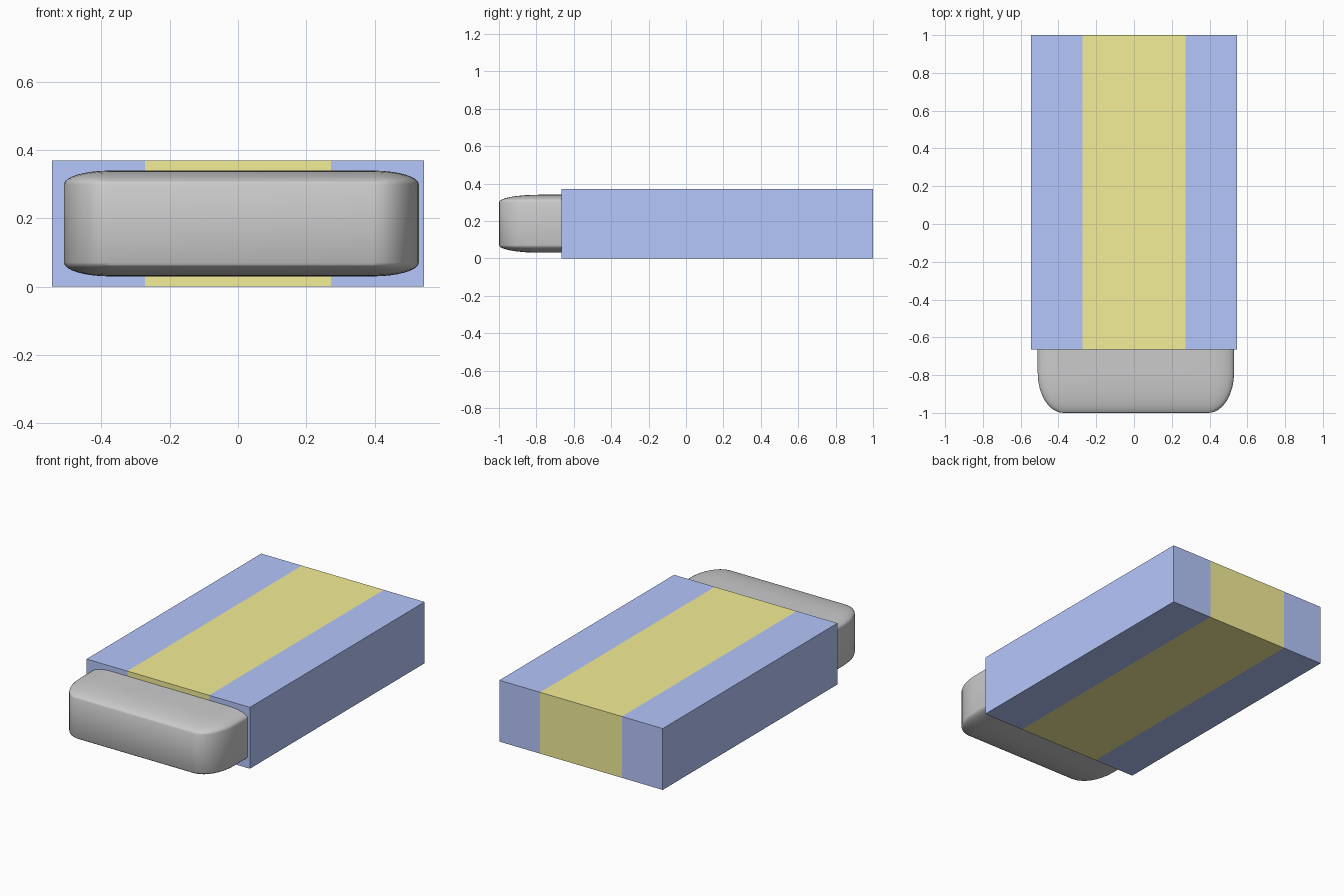
import bpy, bmesh
from mathutils import Matrix, Vector
from math import radians

if "Cube" in bpy.data.objects:
    bpy.data.objects.remove(bpy.data.objects["Cube"])


def material(name, rgb):
    mat = bpy.data.materials.new(name)
    mat.diffuse_color = (*rgb, 1)
    mat.use_nodes = True
    mat.node_tree.nodes["Principled BSDF"].inputs["Base Color"].default_value = mat.diffuse_color
    return mat


def box(lo, hi):
    lo, hi = Vector(lo), Vector(hi)
    bm = bmesh.new()
    bmesh.ops.create_cube(bm, size=1)
    return bm, Matrix.Translation((lo + hi) / 2) @ Matrix.Diagonal((*(hi - lo), 1))


def finish(name, bm):
    mesh = bpy.data.meshes.new(name)
    bm.to_mesh(mesh)
    bm.free()
    obj = bpy.data.objects.new(name, mesh)
    bpy.context.collection.objects.link(obj)
    return obj


# Sleeve: one box cut into three lengthwise stripes
bm, mat = box((-0.545, -0.665, 0), (0.545, 1, 0.37))
bm.transform(mat)
for x in (-0.273, 0.273):
    bmesh.ops.bisect_plane(bm, geom=bm.verts[:] + bm.edges[:] + bm.faces[:],
                           plane_co=(x, 0, 0), plane_no=(1, 0, 0))
for f in bm.faces:
    f.material_index = int(abs(f.calc_center_median().x) < 0.27)
sleeve = finish("sleeve", bm)
sleeve.data.materials.append(material("blue", (0.46, 0.57, 0.97)))
sleeve.data.materials.append(material("yellow", (0.90, 0.86, 0.31)))

# Eraser: rounded unit cube stretched to size, mostly inside the sleeve
bm, mat = box((-0.51, -1, 0.03), (0.53, 0.65, 0.34))
bmesh.ops.bevel(bm, geom=bm.edges[:], offset=0.13, offset_type='OFFSET',
                segments=8, profile=0.5, affect='EDGES', clamp_overlap=True)
bm.transform(mat)
eraser = finish("eraser", bm)
bpy.context.view_layer.objects.active = eraser
eraser.select_set(True)
bpy.ops.object.shade_smooth_by_angle(angle=radians(30))
